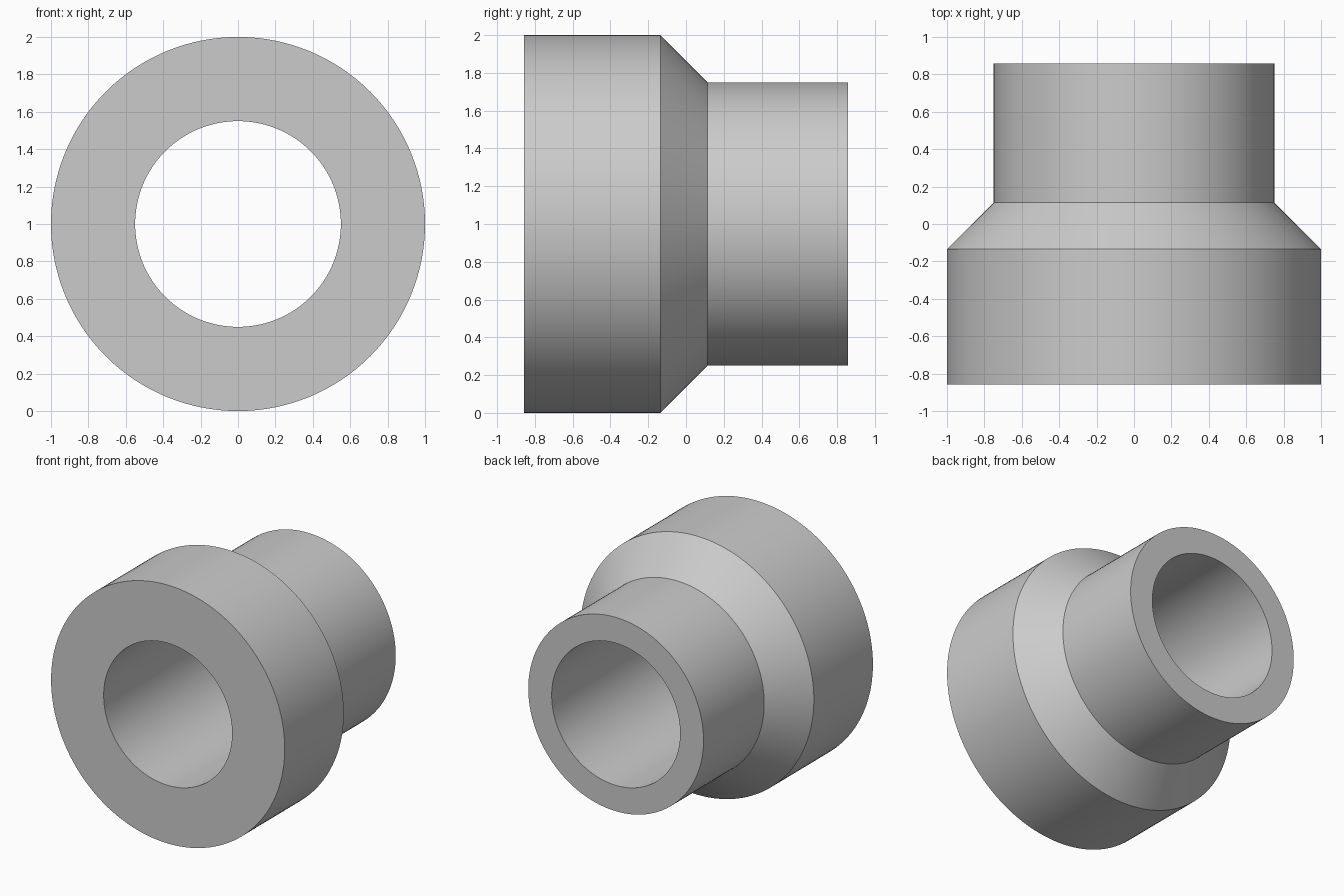
import bpy, bmesh, math

cube = bpy.data.objects.get("Cube")
if cube:
    bpy.data.objects.remove(cube, do_unlink=True)

SEGMENTS = 128
BORE, NECK, BODY = 0.55, 0.75, 1.0
FRONT, SHOULDER, COLLAR, BACK = -0.857, -0.135, 0.115, 0.857

# Closed wall section as (radius, y): body, conical shoulder, neck, bore
section = [(BORE, FRONT), (BODY, FRONT), (BODY, SHOULDER),
           (NECK, COLLAR), (NECK, BACK), (BORE, BACK)]

# Turn the section around the horizontal axis
bm = bmesh.new()
rings = []
for radius, y in section:
    ring = []
    for i in range(SEGMENTS):
        a = math.tau * i / SEGMENTS
        ring.append(bm.verts.new((radius * math.cos(a), y, 1 + radius * math.sin(a))))
    rings.append(ring)
for k, ring in enumerate(rings):
    following = rings[(k + 1) % len(rings)]
    for i in range(SEGMENTS):
        j = (i + 1) % SEGMENTS
        bm.faces.new((ring[i], ring[j], following[j], following[i]))
bmesh.ops.recalc_face_normals(bm, faces=bm.faces)
mesh = bpy.data.meshes.new("stepped_sleeve")
bm.to_mesh(mesh)
bm.free()

sleeve = bpy.data.objects.new("stepped_sleeve", mesh)
bpy.context.collection.objects.link(sleeve)

# Plain grey material
grey = bpy.data.materials.new("light_grey")
grey.use_nodes = True
color = (0.6, 0.6, 0.6, 1)
grey.diffuse_color = color
grey.node_tree.nodes["Principled BSDF"].inputs["Base Color"].default_value = color
mesh.materials.append(grey)

# Smooth round walls, crisp rims
bpy.context.view_layer.objects.active = sleeve
sleeve.select_set(True)
bpy.ops.object.shade_smooth_by_angle(angle=math.radians(30))
